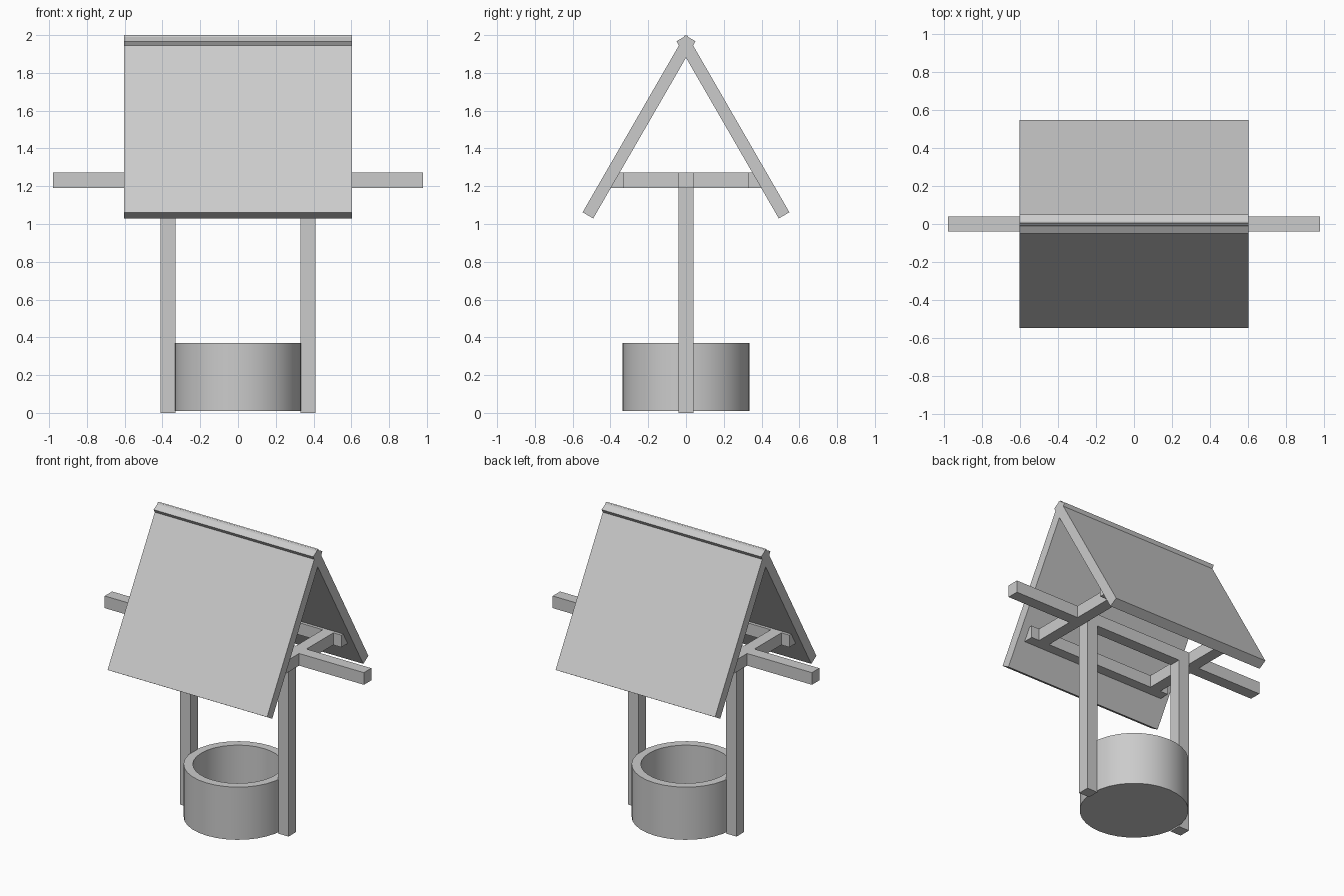
import bpy, bmesh
from math import sin, cos, radians

if "Cube" in bpy.data.objects:
    bpy.data.objects.remove(bpy.data.objects["Cube"])


def make_object(name, bm):
    bmesh.ops.recalc_face_normals(bm, faces=bm.faces[:])
    mesh = bpy.data.meshes.new(name)
    bm.to_mesh(mesh)
    bm.free()
    obj = bpy.data.objects.new(name, mesh)
    bpy.context.collection.objects.link(obj)
    return obj


def box(name, x, y, z):
    """Box from (min, max) ranges."""
    bm = bmesh.new()
    bmesh.ops.create_cube(bm, size=1)
    for v in bm.verts:
        v.co = [r[0] + (c + 0.5) * (r[1] - r[0]) for c, r in zip(v.co, (x, y, z))]
    return make_object(name, bm)


def extrude_x(name, profile, half):
    """Extrude a (y, z) profile along x."""
    bm = bmesh.new()
    face = bm.faces.new([bm.verts.new((-half, y, z)) for y, z in profile])
    res = bmesh.ops.extrude_face_region(bm, geom=[face])
    verts = [g for g in res["geom"] if isinstance(g, bmesh.types.BMVert)]
    bmesh.ops.translate(bm, verts=verts, vec=(2 * half, 0, 0))
    return make_object(name, bm)


# well basin: round wall with hollow and floor
SIDES, OUTER, INNER, BOTTOM, TOP, FLOOR = 32, 0.337, 0.28, 0.01, 0.37, 0.06
bm = bmesh.new()
bmesh.ops.create_cone(bm, cap_ends=True, segments=SIDES, radius1=OUTER, radius2=OUTER, depth=TOP - BOTTOM)
bmesh.ops.translate(bm, verts=bm.verts[:], vec=(0, 0, (TOP + BOTTOM) / 2))
bm.normal_update()
lid = max(bm.faces, key=lambda f: f.calc_center_median().z)
bmesh.ops.inset_region(bm, faces=[lid], thickness=OUTER - INNER)
res = bmesh.ops.extrude_face_region(bm, geom=[lid])
verts = [g for g in res["geom"] if isinstance(g, bmesh.types.BMVert)]
bmesh.ops.translate(bm, verts=verts, vec=(0, 0, FLOOR - TOP))
if lid.is_valid:
    bmesh.ops.delete(bm, geom=[lid], context='FACES_ONLY')
basin = make_object("well_basin", bm)
bpy.context.view_layer.objects.active = basin
basin.select_set(True)
bpy.ops.object.shade_smooth_by_angle(angle=radians(30))
basin.select_set(False)

# timber frame
BEAM_Z = (1.19, 1.273)
box("centre_beam", (-0.98, 0.98), (-0.04, 0.04), BEAM_Z)
for s, side in ((-1, "left"), (1, "right")):
    box(f"{side}_post", sorted((s * 0.33, s * 0.41)), (-0.04, 0.04), (0, 1.27))
    box(f"{side}_cross_beam", sorted((s * 0.41, s * 0.49)), (-0.41, 0.41), BEAM_Z)

# side beams and sloped roof panels, overlapping at the ridge
T = 0.065
down = (cos(radians(60)), -sin(radians(60)))
inward = (-sin(radians(60)), -cos(radians(60)))
LENGTH = 1.083
for s, side in ((-1, "front"), (1, "back")):
    box(f"{side}_side_beam", (-0.55, 0.55), sorted((s * 0.33, s * 0.41)), BEAM_Z)
    profile = []
    for a, b in ((0, 0), (LENGTH, 0), (LENGTH, T), (0, T)):
        y = 0.006 + a * down[0] + b * inward[0]
        z = 2.0 + a * down[1] + b * inward[1]
        profile.append((s * y, z))
    extrude_x(f"{side}_roof_panel", profile, 0.603)
